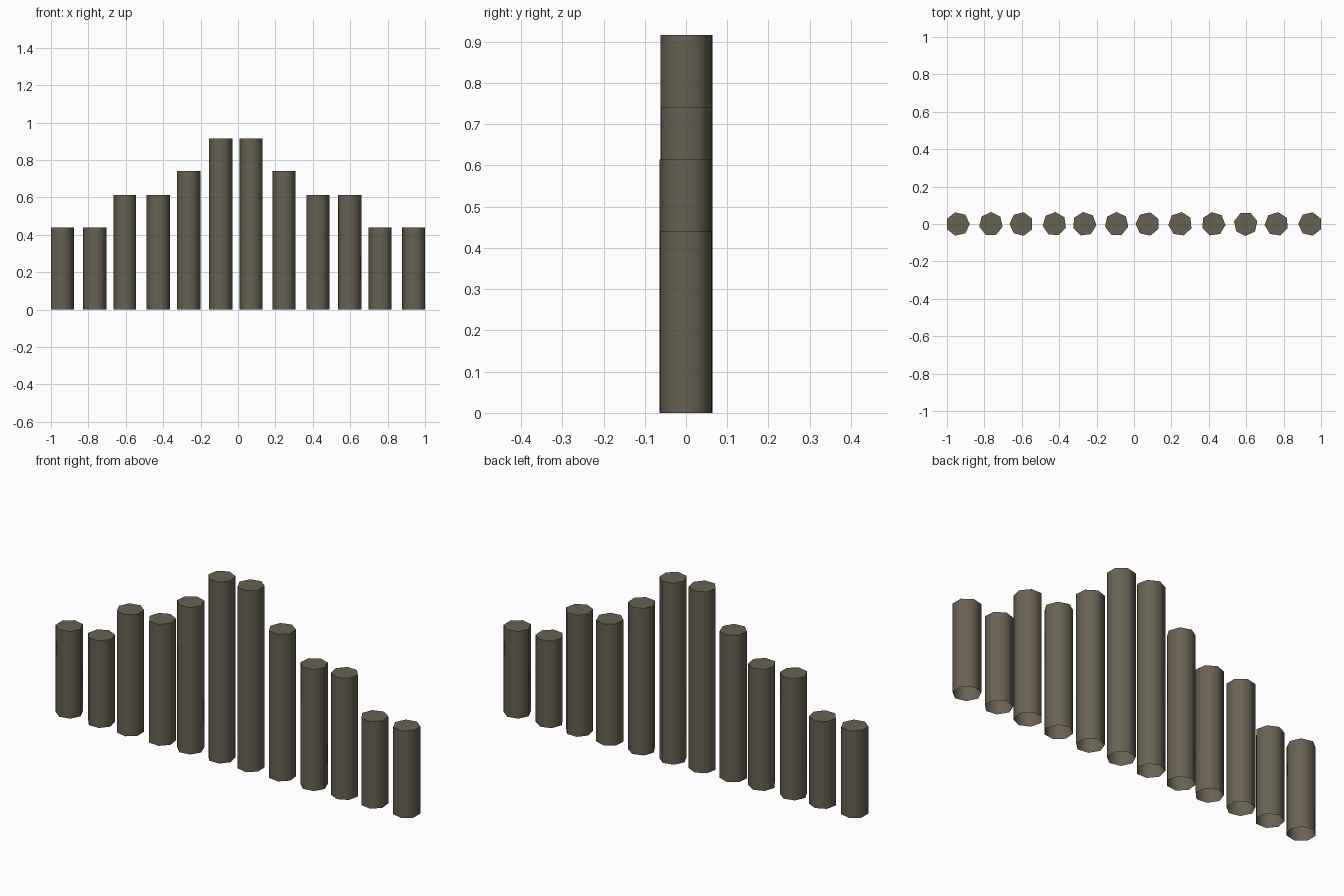
import bpy, bmesh, math
from mathutils import Matrix

if "Cube" in bpy.data.objects:
    bpy.data.objects.remove(bpy.data.objects["Cube"])

# one stone colour
stone = bpy.data.materials.new("olive brown stone")
stone.diffuse_color = (0.14, 0.12, 0.085, 1)
stone.use_nodes = True
stone.node_tree.nodes["Principled BSDF"].inputs["Base Color"].default_value = stone.diffuse_color

R, SIDES = 0.064, 7

def column(name, x, height, turn):
    """Seven-sided pipe: closed flat top, open underside, smooth sides."""
    bm = bmesh.new()
    bmesh.ops.create_cone(bm, cap_ends=True, segments=SIDES, radius1=R, radius2=R,
                          depth=height, matrix=Matrix.Translation((0, 0, height / 2)))
    # point the first corner along +x, then turn
    v = bm.verts[:][0]
    start = math.atan2(v.co.y, v.co.x)
    bmesh.ops.rotate(bm, verts=bm.verts[:], cent=(0, 0, 0),
                     matrix=Matrix.Rotation(math.radians(turn) - start, 3, 'Z'))
    bm.normal_update()
    bottom = [f for f in bm.faces if f.normal.z < -0.9]
    bmesh.ops.delete(bm, geom=bottom, context='FACES_ONLY')
    for f in bm.faces:
        f.smooth = abs(f.normal.z) < 0.5
    for e in bm.edges:
        if all(w.co.z > height - 0.001 for w in e.verts):
            e.smooth = False
    me = bpy.data.meshes.new(name)
    bm.to_mesh(me)
    bm.free()
    me.materials.append(stone)
    ob = bpy.data.objects.new(name, me)
    ob.location.x = x
    bpy.context.collection.objects.link(ob)

# x position, height, direction of one corner in degrees
row = [(-0.942, 0.44, 0), (-0.765, 0.44, 90), (-0.602, 0.614, 180), (-0.425, 0.614, 188),
       (-0.265, 0.742, 200), (-0.093, 0.916, 90), (0.072, 0.916, 180), (0.247, 0.742, 185),
       (0.425, 0.614, 98), (0.597, 0.614, 270), (0.762, 0.44, 185), (0.942, 0.44, 180)]
for i, (x, h, t) in enumerate(row):
    column(f"stone_column_{i + 1}", x, h, t)
